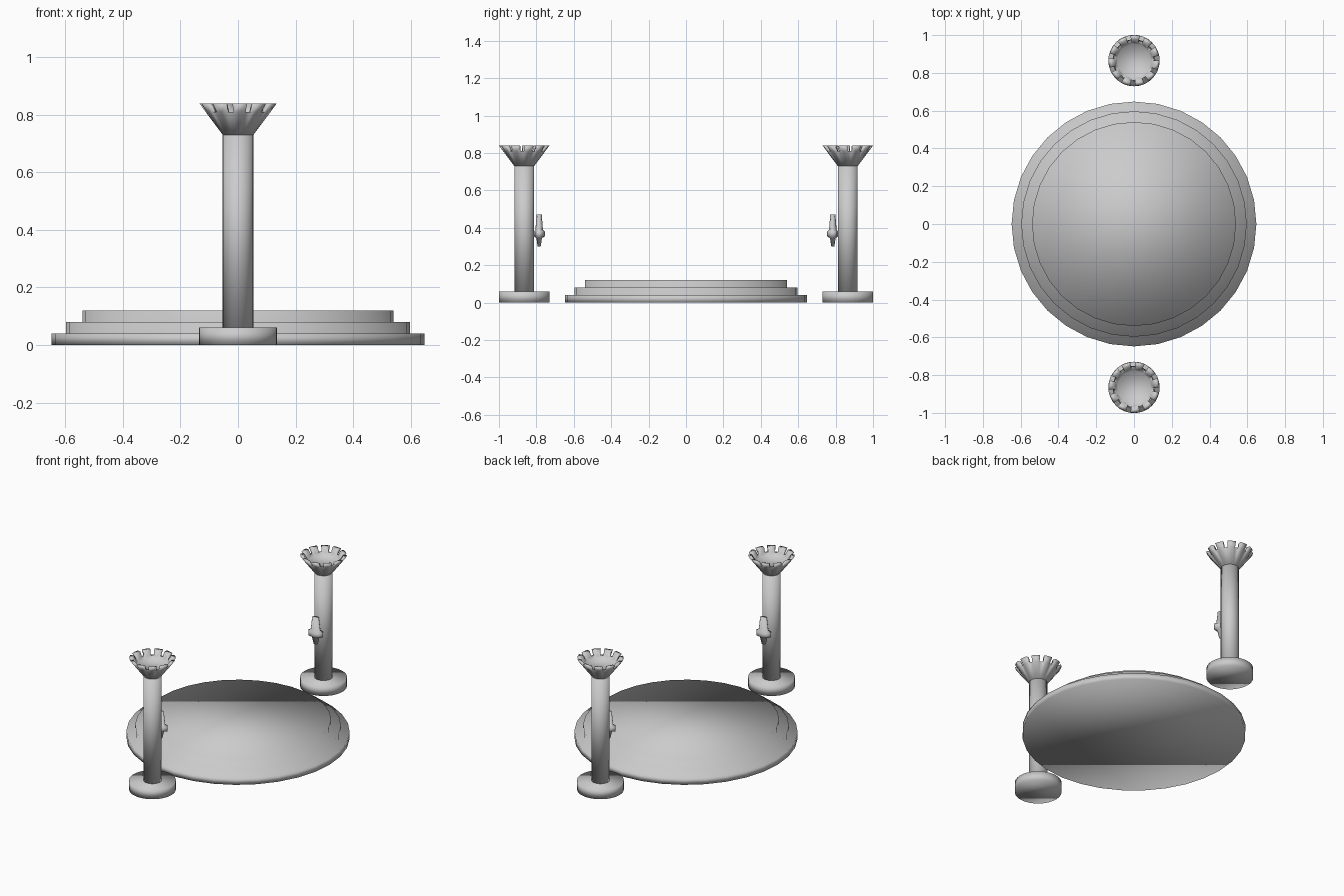
import bpy, bmesh
from math import cos, sin, pi

cube = bpy.data.objects.get("Cube")
if cube:
    bpy.data.objects.remove(cube, do_unlink=True)

stone = bpy.data.materials.new("grey stone")
stone.use_nodes = True
GREY = (0.6, 0.6, 0.6, 1)
stone.diffuse_color = GREY
stone.node_tree.nodes["Principled BSDF"].inputs["Base Color"].default_value = GREY


def lathe(profile, sides):
    """Turn (radius, height) points round z, capping both ends."""
    bm = bmesh.new()
    rings = [[bm.verts.new((r * cos(2 * pi * i / sides), r * sin(2 * pi * i / sides), z))
              for i in range(sides)] for r, z in profile]
    bands = []
    for low, high in zip(rings, rings[1:]):
        bands.append([bm.faces.new((low[i], low[(i + 1) % sides],
                                    high[(i + 1) % sides], high[i])) for i in range(sides)])
    bm.faces.new(rings[0][::-1])
    bm.faces.new(rings[-1])
    return bm, bands


def finish(name, bm, location=(0, 0, 0), scale=(1, 1, 1)):
    """Make a smooth-shaded object from the bmesh."""
    bmesh.ops.scale(bm, vec=scale, verts=bm.verts)
    bmesh.ops.recalc_face_normals(bm, faces=bm.faces)
    for face in bm.faces:
        face.smooth = True
    mesh = bpy.data.meshes.new(name)
    bm.to_mesh(mesh)
    bm.free()
    mesh.materials.append(stone)
    obj = bpy.data.objects.new(name, mesh)
    obj.location = location
    bpy.context.collection.objects.link(obj)
    return obj


# Stepped round platform
STEP = 0.04
steps = []
for level, radius in enumerate((0.648, 0.597, 0.54)):
    steps += [(radius, level * STEP), (radius, (level + 1) * STEP)]
finish("stepped_platform", lathe(steps, 32)[0])

# Two towers facing each other across the platform
TOWER_Y = 0.865
FLARE = 0.135 / 0.113
for side, label in ((-1, "front"), (1, "back")):
    place = (0, side * TOWER_Y, 0)
    mirror = (1, -side, 1)

    # Round foot and shaft
    finish(label + "_tower_foot", lathe([(0.136, 0), (0.136, 0.06)], 32)[0], place)
    finish(label + "_tower_shaft", lathe([(0.053, 0.06), (0.053, 0.73)], 32)[0], place)

    # Flared cup with a sunken floor
    bm, bands = lathe([(0.053, 0.73), (0.113, 0.81), (0.095, 0.81), (0.088, 0.795)], 33)
    rim = bands[1]

    # Battlements raised from the rim, two faces wide with one-face gaps
    for i in range(0, len(rim), 3):
        raised = bmesh.ops.extrude_face_region(bm, geom=rim[i:i + 2])["geom"]
        for v in raised:
            if isinstance(v, bmesh.types.BMVert):
                v.co.x *= FLARE
                v.co.y *= FLARE
                v.co.z += 0.03
    old_rim = [f for i, f in enumerate(rim) if i % 3 < 2 and f.is_valid]
    bmesh.ops.delete(bm, geom=old_rim, context="FACES_ONLY")
    finish(label + "_tower_battlement", bm, place, mirror)

    # Wall torch on the inward side: pointed handle, collar and tapered head
    torch = [(0.008, 0.30), (0.015, 0.345), (0.03, 0.355), (0.03, 0.38),
             (0.02, 0.39), (0.014, 0.47)]
    finish(label + "_tower_torch", lathe(torch, 8)[0],
           (0, side * (TOWER_Y - 0.08), 0), (1.7, 1, 1))
